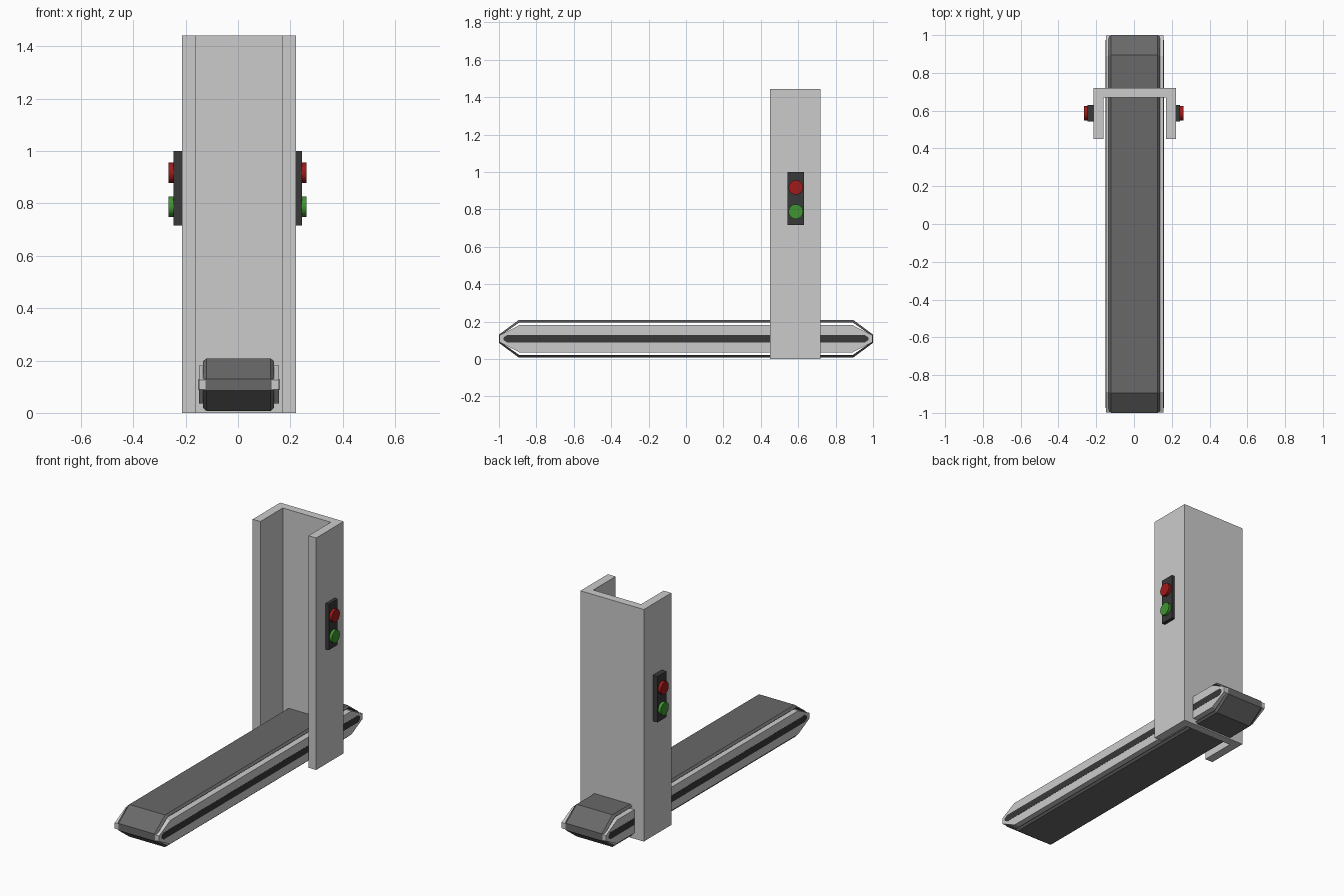
import bpy, bmesh, math
from mathutils import Matrix

if "Cube" in bpy.data.objects:
    bpy.data.objects.remove(bpy.data.objects["Cube"])


def material(name, rgb):
    m = bpy.data.materials.new(name)
    m.diffuse_color = (*rgb, 1)
    m.use_nodes = True
    m.node_tree.nodes["Principled BSDF"].inputs["Base Color"].default_value = m.diffuse_color
    return m


DARK = material("dark_plastic", (0.04, 0.04, 0.04))
RUBBER = material("rubber", (0.14, 0.14, 0.14))
RED = material("red", (0.35, 0.01, 0.01))
GREEN = material("green", (0.05, 0.30, 0.03))


def finish(name, bm, mat=None):
    bmesh.ops.recalc_face_normals(bm, faces=bm.faces)
    me = bpy.data.meshes.new(name)
    bm.to_mesh(me)
    bm.free()
    ob = bpy.data.objects.new(name, me)
    bpy.context.collection.objects.link(ob)
    if mat:
        me.materials.append(mat)
    return ob


def prism(name, points, depth, mat=None):
    """Extrude a closed 3D outline along the vector depth."""
    bm = bmesh.new()
    face = bm.faces.new([bm.verts.new(p) for p in points])
    new = bmesh.ops.extrude_face_region(bm, geom=[face])["geom"]
    verts = [g for g in new if isinstance(g, bmesh.types.BMVert)]
    bmesh.ops.translate(bm, verts=verts, vec=depth)
    # the start cap is kept so the solid stays closed
    if face.is_valid is False or len(face.verts) == 0:
        bm.faces.new(bm.verts[:len(points)])
    return finish(name, bm, mat)


def side_outline(flat, tip, half_height, tip_half, zc=0.108):
    """Eight-point pointed outline in (y, z), symmetric both ways."""
    q = [(tip, tip_half), (flat, half_height)]
    right = q + [(-y, z) for y, z in reversed(q)]
    return [(y, zc + z) for y, z in right + [(y, -z) for y, z in reversed(right)]]


# conveyor frame with tapered ends
frame = side_outline(0.89, 0.998, 0.073, 0.018)
prism("conveyor_frame", [(-0.149, y, z) for y, z in frame], (0.306, 0, 0))

# dark strips along both sides of the frame
strip = side_outline(0.955, 0.975, 0.021, 0.007)
for side, x in (("left", -0.150), ("right", 0.156)):
    prism(side + "_side_strip", [(x, y, z) for y, z in strip], (0.002, 0, 0), DARK)

# belt: flat-edged loop with chamfered rims, made from rings across its width
outer = side_outline(0.895, 1.0, 0.100, 0.022)
rim = side_outline(0.89, 0.993, 0.089, 0.018)
inner = side_outline(0.89, 0.992, 0.088, 0.017)
sections = [(-0.134, rim), (-0.121, outer), (0.125, outer), (0.138, rim),
            (0.138, inner), (-0.134, inner)]
bm = bmesh.new()
rings = [[bm.verts.new((x, y, z)) for y, z in pts] for x, pts in sections]
for i, a in enumerate(rings):
    b = rings[(i + 1) % len(rings)]
    for j in range(len(a)):
        k = (j + 1) % len(a)
        bm.faces.new((a[j], a[k], b[k], b[j]))
finish("belt", bm, RUBBER)

# U-shaped column around the conveyor
x0, x1, y0, y1, t = -0.214, 0.222, 0.45, 0.72, 0.053
u = [(x0, y0), (x0 + t, y0), (x0 + t, y1 - 0.05), (x1 - t, y1 - 0.05),
     (x1 - t, y0), (x1, y0), (x1, y1), (x0, y1)]
prism("column", [(x, y, 0) for x, y in u], (0, 0, 1.442))

# control panels with round buttons on both outer walls
for side, s, wall, panel, tip in (("left", -1, x0, -0.246, -0.265),
                                  ("right", 1, x1, 0.244, 0.262)):
    box = [(wall, y, z) for y, z in ((0.543, 0.715), (0.631, 0.715),
                                     (0.631, 1.0), (0.543, 1.0))]
    prism(side + "_control_panel", box, (panel - wall, 0, 0), DARK)
    for label, z, mat in (("stop", 0.917, RED), ("start", 0.788, GREEN)):
        bm = bmesh.new()
        place = Matrix.Translation(((panel + tip) / 2, 0.587, z)) @ \
            Matrix.Rotation(math.pi / 2, 4, 'Y')
        bmesh.ops.create_cone(bm, cap_ends=True, segments=32, radius1=0.039,
                              radius2=0.039, depth=abs(tip - panel), matrix=place)
        ob = finish(f"{side}_{label}_button", bm, mat)
        bpy.context.view_layer.objects.active = ob
        ob.select_set(True)
        bpy.ops.object.shade_smooth_by_angle(angle=math.radians(30))
        ob.select_set(False)
